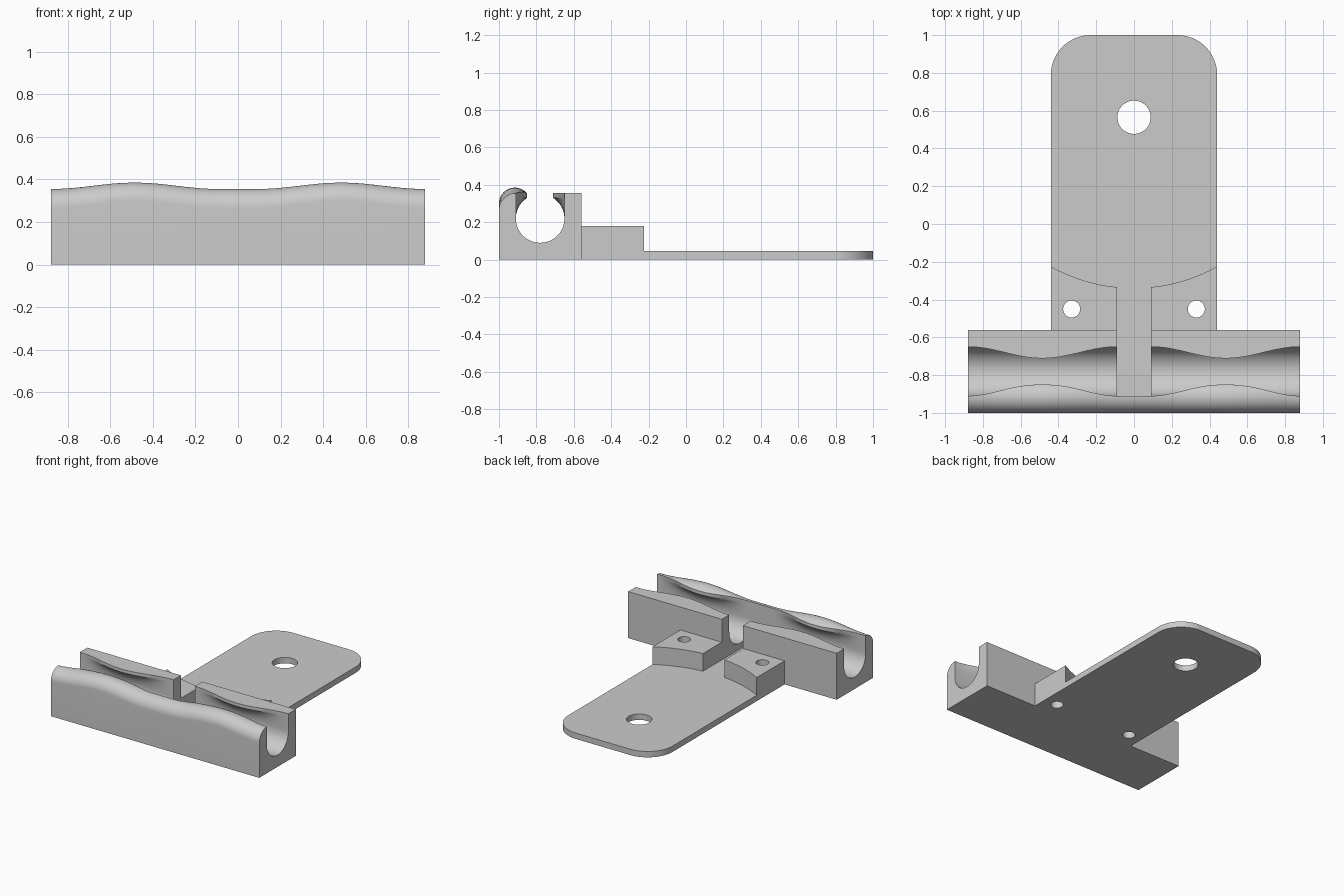
import bpy
import bmesh
from math import sin, cos, pi, radians, sqrt

if "Cube" in bpy.data.objects:
    bpy.data.objects.remove(bpy.data.objects["Cube"])

grey = bpy.data.materials.new("light grey")
grey.use_nodes = True
grey.diffuse_color = (0.6, 0.6, 0.6, 1)
grey.node_tree.nodes["Principled BSDF"].inputs["Base Color"].default_value = (0.6, 0.6, 0.6, 1)

# Main dimensions
HALF_CLAMP, HALF_PLATE, HALF_SLOT = 0.88, 0.44, 0.09
FRONT, BACK, WALL_TOP = -1.0, -0.56, 0.355
PLATE_T, PAD_TOP = 0.045, 0.18
BORE_Y, BORE_Z, BORE_R = -0.78, 0.22, 0.13
HOLE_Y, PAD_ARC_R = 0.565, 0.904


def lerp(a, b, t):
    return a + (b - a) * t


def arc(cx, cy, r, start, end, n):
    angles = [radians(lerp(start, end, i / n)) for i in range(n + 1)]
    return [(cx + r * cos(a), cy + r * sin(a)) for a in angles]


def loft(name, rings):
    """Closed solid through a series of equal-length rings of 3D points."""
    bm = bmesh.new()
    rows = [[bm.verts.new(p) for p in ring] for ring in rings]
    for a, b in zip(rows, rows[1:]):
        for i in range(len(a)):
            j = (i + 1) % len(a)
            bm.faces.new((a[i], a[j], b[j], b[i]))
    bm.faces.new(rows[0])
    bm.faces.new(rows[-1])
    bmesh.ops.recalc_face_normals(bm, faces=bm.faces)
    mesh = bpy.data.meshes.new(name)
    bm.to_mesh(mesh)
    bm.free()
    mesh.materials.append(grey)
    obj = bpy.data.objects.new(name, mesh)
    bpy.context.collection.objects.link(obj)
    return obj


def slab(name, outline, z0, z1):
    return loft(name, [[(x, y, z) for x, y in outline] for z in (z0, z1)])


def activate(obj):
    bpy.ops.object.select_all(action="DESELECT")
    obj.select_set(True)
    bpy.context.view_layer.objects.active = obj


def drill(obj, x, y, r):
    cutter = slab("hole_cutter", arc(x, y, r, 0, 352.5, 47), -0.1, 0.4)
    cutter.hide_render = True
    mod = obj.modifiers.new("hole", "BOOLEAN")
    mod.operation, mod.solver, mod.object = "DIFFERENCE", "EXACT", cutter
    activate(obj)
    bpy.ops.object.modifier_apply(modifier=mod.name)
    bpy.data.objects.remove(cutter)


def front_round(t):
    """Rounded top of the front wall, from its inner edge to the front face."""
    return arc(lerp(-0.91, -0.915, t), lerp(0.265, 0.3, t), lerp(0.09, 0.085, t),
               lerp(90, 40, t), 180, 16)


def clamp_section(t):
    """Cross-section (y, z); t = 0 is a plain U, t = 1 has full inward lips."""
    pts = [(FRONT, 0), (BACK, 0), (BACK, WALL_TOP)]
    bore = []
    for i in range(49):
        a = radians(lerp(58, -238, i / 48))
        c = cos(a)
        if a > 0 or a < -pi:
            side = 1 if c > 0 else -1
            c = side * lerp(1, abs(c), t)
        bore.append((BORE_Y + BORE_R * c, BORE_Z + BORE_R * sin(a)))
    pts.append((bore[0][0], WALL_TOP))
    return pts + bore + front_round(t)


# Two snap-in clamp halves with lips that swell and fade along their length
for side, label in ((1, "left"), (-1, "right")):
    rings = []
    for i in range(41):
        s = i / 40
        x = side * lerp(HALF_SLOT, HALF_CLAMP, s)
        lip = 0.5 - 0.5 * cos(2 * pi * s)
        rings.append([(x, y, z) for y, z in clamp_section(lip)])
    loft("clamp_" + label, rings)

# Floor and front wall joining the halves
bridge = [(FRONT, 0), (BACK, 0), (BACK, PLATE_T), (-0.91, PLATE_T)] + front_round(0)
loft("clamp_bridge", [[(x, y, z) for y, z in bridge] for x in (-HALF_SLOT, HALF_SLOT)])

# Mounting plate, stopping at the curved pad edges
pad_curve = []
for i in range(13):
    x = lerp(HALF_SLOT, HALF_PLATE, i / 12)
    pad_curve.append((x, HOLE_Y - sqrt(PAD_ARC_R ** 2 - x ** 2)))
half = [(HALF_SLOT, BACK)] + pad_curve + arc(HALF_PLATE - 0.21, 0.79, 0.21, 0, 90, 16)
plate = slab("mounting_plate", half + [(-x, y) for x, y in reversed(half)], 0, PLATE_T)
drill(plate, 0, HOLE_Y, 0.088)

# Raised screw pads
for side, label in ((1, "left"), (-1, "right")):
    outline = [(HALF_PLATE, BACK), (HALF_SLOT, BACK)] + pad_curve
    pad = slab("screw_pad_" + label, [(side * x, y) for x, y in outline], 0, PAD_TOP)
    drill(pad, side * 0.33, -0.45, 0.045)

# Smooth curves, crisp edges
for obj in list(bpy.context.collection.objects):
    if obj.type == "MESH" and grey.name in obj.data.materials:
        activate(obj)
        bpy.ops.object.shade_smooth_by_angle(angle=radians(30))
